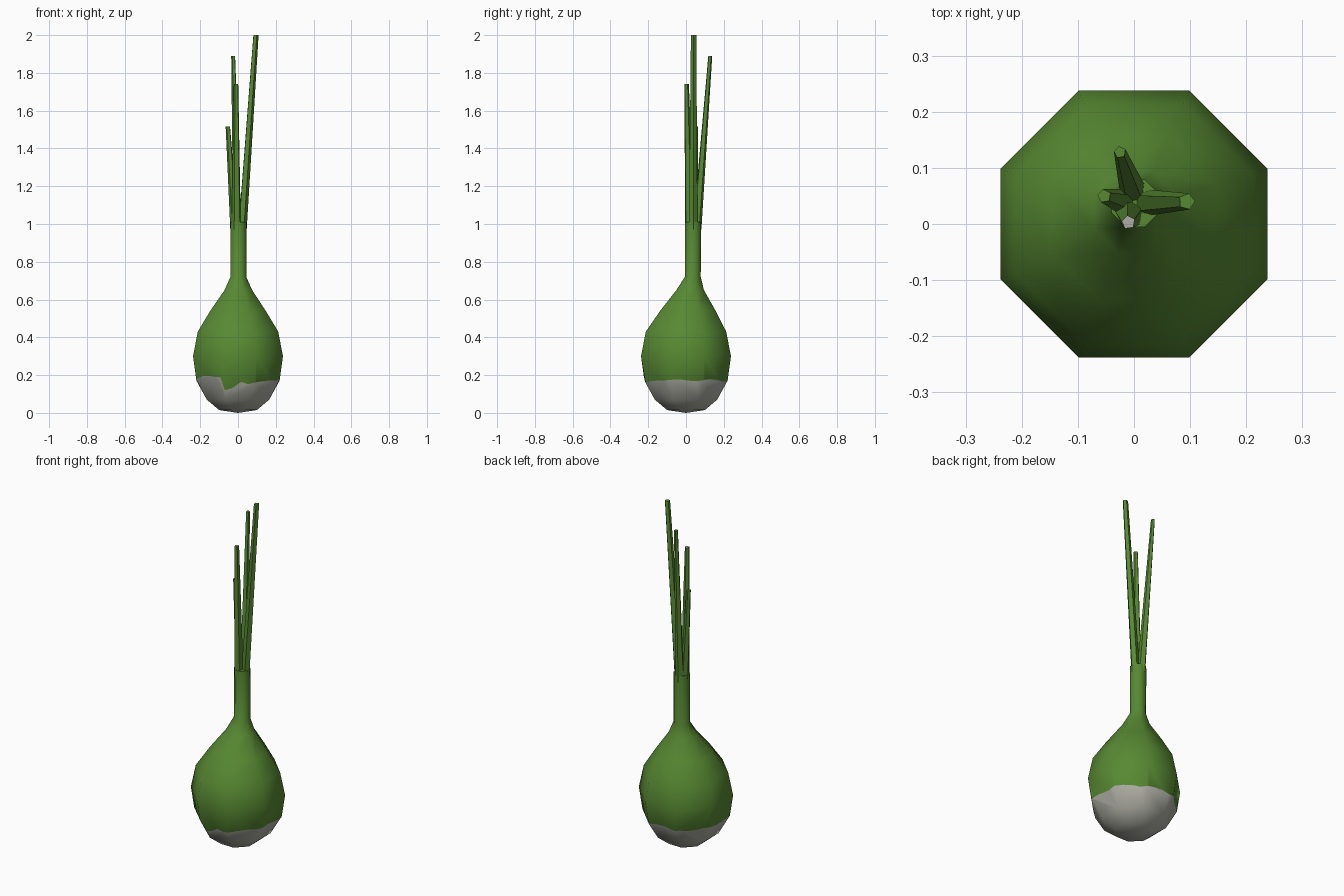
import bpy, bmesh, math
from mathutils import Vector

if "Cube" in bpy.data.objects:
    bpy.data.objects.remove(bpy.data.objects["Cube"])


def material(name, rgb):
    m = bpy.data.materials.new(name)
    m.diffuse_color = (*rgb, 1)
    m.use_nodes = True
    m.node_tree.nodes["Principled BSDF"].inputs["Base Color"].default_value = m.diffuse_color
    return m


GREEN = material("leaf green", (0.095, 0.25, 0.032))
WHITE = material("root white", (0.42, 0.42, 0.37))


def finish(bm, name):
    bmesh.ops.recalc_face_normals(bm, faces=bm.faces)
    for f in bm.faces:
        f.smooth = True
    me = bpy.data.meshes.new(name)
    bm.to_mesh(me)
    bm.free()
    me.materials.append(GREEN)
    me.materials.append(WHITE)
    ob = bpy.data.objects.new(name, me)
    bpy.context.collection.objects.link(ob)
    bpy.context.view_layer.objects.active = ob
    ob.select_set(True)
    bpy.ops.object.shade_smooth_by_angle(angle=math.radians(50))
    ob.select_set(False)


def corner(i, half, cx, cy, z):
    # octagon with flat sides facing the axes; first side is the front
    a = math.radians(-112.5 + 45 * i)
    r = half / math.cos(math.pi / 8)
    return Vector((cx + r * math.cos(a), cy + r * math.sin(a), z))


# --- bulb and neck: (half width, centre x, centre y, z) ---
LOWER = [(0.1, 0, 0, 0.015), (0.165, 0, 0, 0.07)]
UPPER = [(0.238, 0, 0, 0.30), (0.213, 0, 0, 0.43), (0.147, 0, 0.01, 0.54),
         (0.073, 0.002, 0.022, 0.65), (0.042, 0.002, 0.036, 0.72), (0.042, 0.002, 0.037, 1.01)]
# ragged colour line, per side at fractions STEP along the side
STEP = [0, 0.06, 0.3, 0.6, 0.8]
LINE = [[0.188, 0.12, 0.13, 0.165, 0.152], [0.16, 0.162, 0.168, 0.172, 0.17],
        [0.175, 0.175, 0.178, 0.17, 0.168], [0.172, 0.176, 0.18, 0.174, 0.165],
        [0.168, 0.17, 0.178, 0.18, 0.172], [0.17, 0.175, 0.166, 0.17, 0.178],
        [0.18, 0.178, 0.172, 0.17, 0.174], [0.178, 0.182, 0.196, 0.195, 0.19]]


def half_at(z):
    pts = [(0.07, 0.165), (0.17, 0.22), (0.30, 0.238)]
    for (z0, h0), (z1, h1) in zip(pts, pts[1:]):
        if z <= z1:
            return h0 + (h1 - h0) * (z - z0) / (z1 - z0)


bm = bmesh.new()
low = [[bm.verts.new(corner(i, *p)) for i in range(8)] for p in LOWER]
up = [[bm.verts.new(corner(i, *p)) for i in range(8)] for p in UPPER]
line = []
for i in range(8):
    for t, z in zip(STEP, LINE[i]):
        h = half_at(z)
        line.append(bm.verts.new(corner(i, h, 0, 0, z).lerp(corner(i + 1, h, 0, 0, z), t)))
base = bm.verts.new((0, 0, 0))
n = len(STEP)
for i in range(8):
    j = (i + 1) % 8
    seg = [line[(i * n + k) % len(line)] for k in range(n + 1)]
    whites = [bm.faces.new((base, low[0][j], low[0][i])),
              bm.faces.new((low[0][i], low[0][j], low[1][j], low[1][i])),
              bm.faces.new([low[1][i], low[1][j]] + seg[::-1])]
    for f in whites:
        f.material_index = 1
    bm.faces.new(seg + [up[0][j], up[0][i]])
    for a, b in zip(up, up[1:]):
        bm.faces.new((a[i], a[j], b[j], b[i]))
bm.faces.new(up[-1])
finish(bm, "bulb_and_neck")


# --- leaves: five-sided tapering stalks fanning out of the neck ---
def leaf(name, foot, tip, r0, r1, white_tip=False):
    foot, tip = Vector(foot), Vector(tip)
    out = math.atan2(foot.y - 0.037, foot.x - 0.002)
    bm = bmesh.new()
    rings = [[bm.verts.new(c + Vector((r * math.cos(out + k * math.tau / 5),
                                       r * math.sin(out + k * math.tau / 5), 0)))
              for k in range(5)] for c, r in ((foot, r0), (tip, r1))]
    a, b = rings
    for k in range(5):
        j = (k + 1) % 5
        bm.faces.new((a[k], a[j], b[j], b[k]))
    bm.faces.new(a[::-1])
    cap = bm.faces.new(b)
    if white_tip:
        cap.material_index = 1
    finish(bm, name)


leaf("leaf_right", (0.022, 0.038, 0.97), (0.094, 0.04, 2.0), 0.024, 0.015)
leaf("leaf_back", (-0.002, 0.058, 0.97), (-0.025, 0.128, 1.89), 0.024, 0.011)
leaf("leaf_front", (-0.008, 0.018, 0.97), (-0.01, 0.003, 1.74), 0.026, 0.0125, True)
leaf("leaf_left", (-0.018, 0.040, 0.97), (-0.053, 0.05, 1.515), 0.023, 0.0125)
